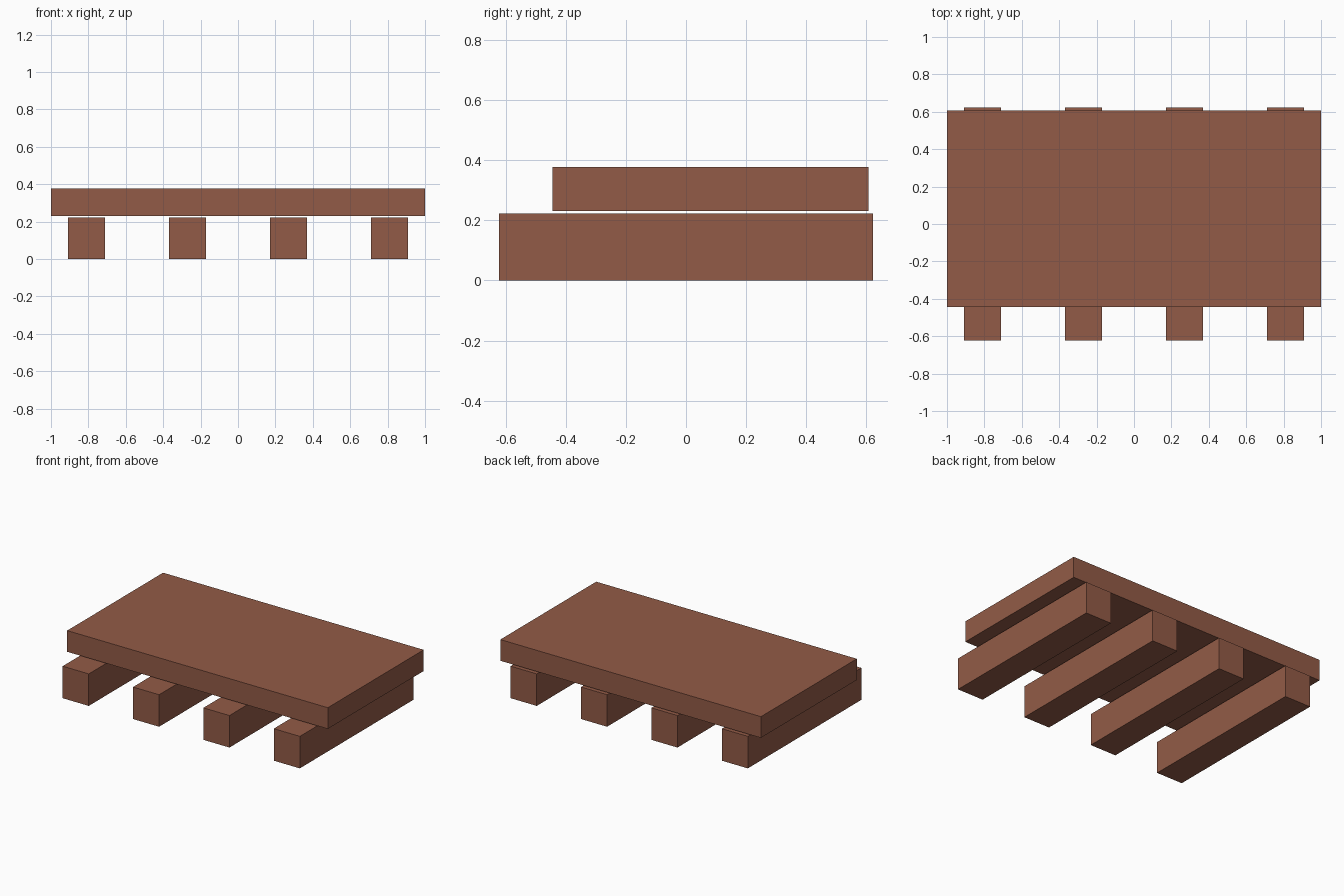
import bpy

if "Cube" in bpy.data.objects:
    bpy.data.objects.remove(bpy.data.objects["Cube"])

wood = bpy.data.materials.new("brown_wood")
wood.diffuse_color = (0.29, 0.105, 0.063, 1.0)
wood.use_nodes = True
wood.node_tree.nodes["Principled BSDF"].inputs["Base Color"].default_value = wood.diffuse_color


def box(name, lo, hi):
    """Axis-aligned box between two corners."""
    centre = [(a + b) / 2 for a, b in zip(lo, hi)]
    bpy.ops.mesh.primitive_cube_add(size=1, location=centre)
    obj = bpy.context.object
    obj.name = name
    obj.scale = [b - a for a, b in zip(lo, hi)]
    bpy.ops.object.transform_apply(location=False, rotation=False, scale=True)
    obj.data.materials.append(wood)
    return obj


# Four parallel support beams, mirrored about the centre
for i, x in enumerate((-0.81, -0.27, 0.27, 0.81)):
    box(f"support_beam_{i + 1}", (x - 0.1, -0.622, 0.0), (x + 0.1, 0.622, 0.222))

# Deck slab, set towards the back with a thin gap above the beams
box("deck_slab", (-1.0, -0.444, 0.23), (1.0, 0.607, 0.377))
